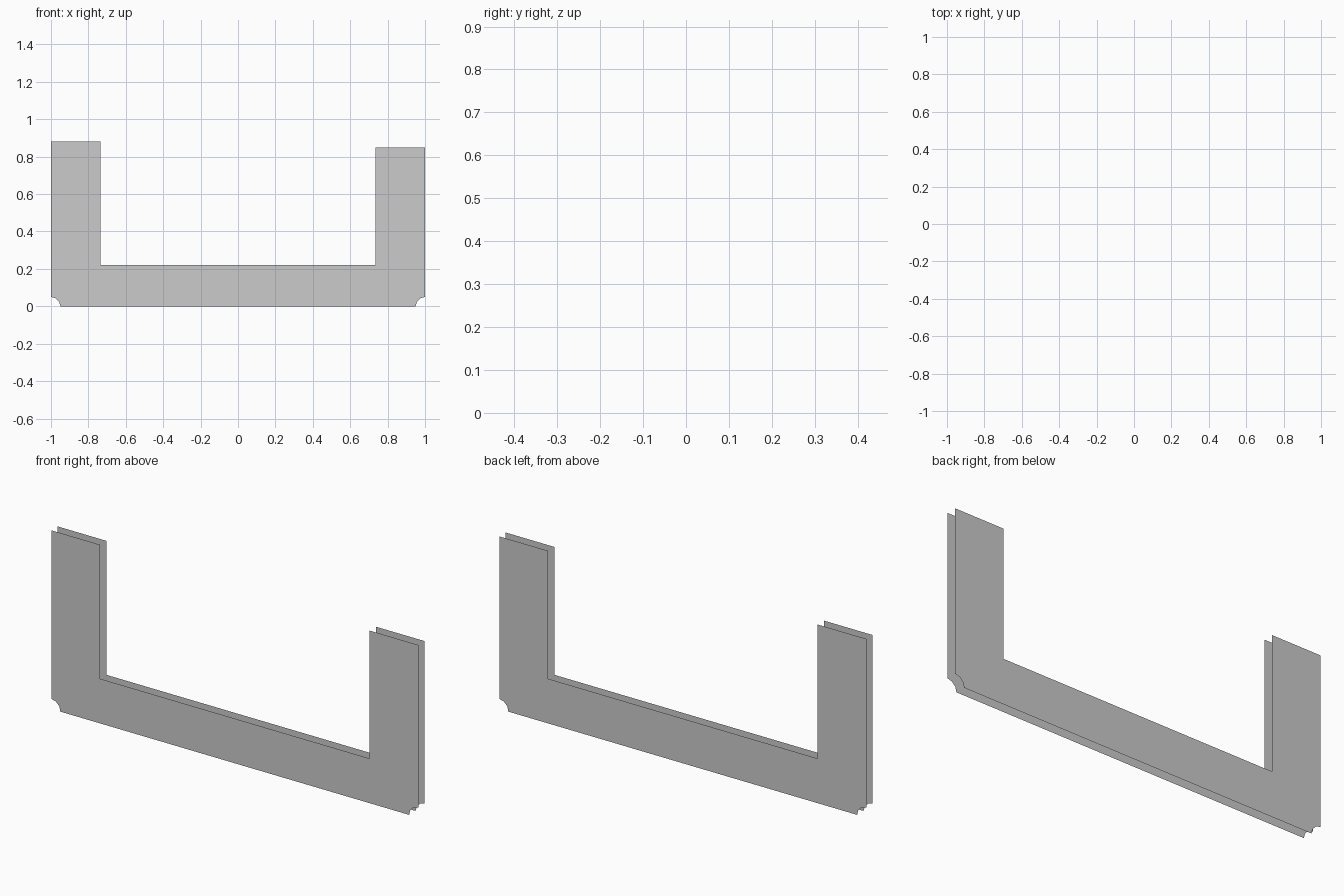
import bpy
from math import sin, cos, pi

if "Cube" in bpy.data.objects:
    bpy.data.objects.remove(bpy.data.objects["Cube"])

HALF_GAP = 0.025
NOTCH = 0.05


def notch_arc(side):
    # concave quarter circle cut from a bottom corner, in three segments
    pts = [(NOTCH * cos(i * pi / 6), NOTCH * sin(i * pi / 6)) for i in range(4)]
    return [(side * (1 - a), b) for a, b in pts]


# U-shaped outline, counter-clockwise seen from the front
outline = (notch_arc(1)
           + [(1, 0.85), (0.735, 0.85), (0.735, 0.22),
              (-0.735, 0.22), (-0.735, 0.88), (-1, 0.88)]
           + notch_arc(-1)[::-1])


def make_sheet(name, y, flip):
    pts = [(x, y, z) for x, z in outline]
    if flip:
        pts.reverse()
    mesh = bpy.data.meshes.new(name)
    mesh.from_pydata(pts, [], [tuple(range(len(pts)))])
    mesh.update()
    bpy.context.collection.objects.link(bpy.data.objects.new(name, mesh))


# Two thin open sheets facing outwards
make_sheet("front_panel", -HALF_GAP, False)
make_sheet("back_panel", HALF_GAP, True)
